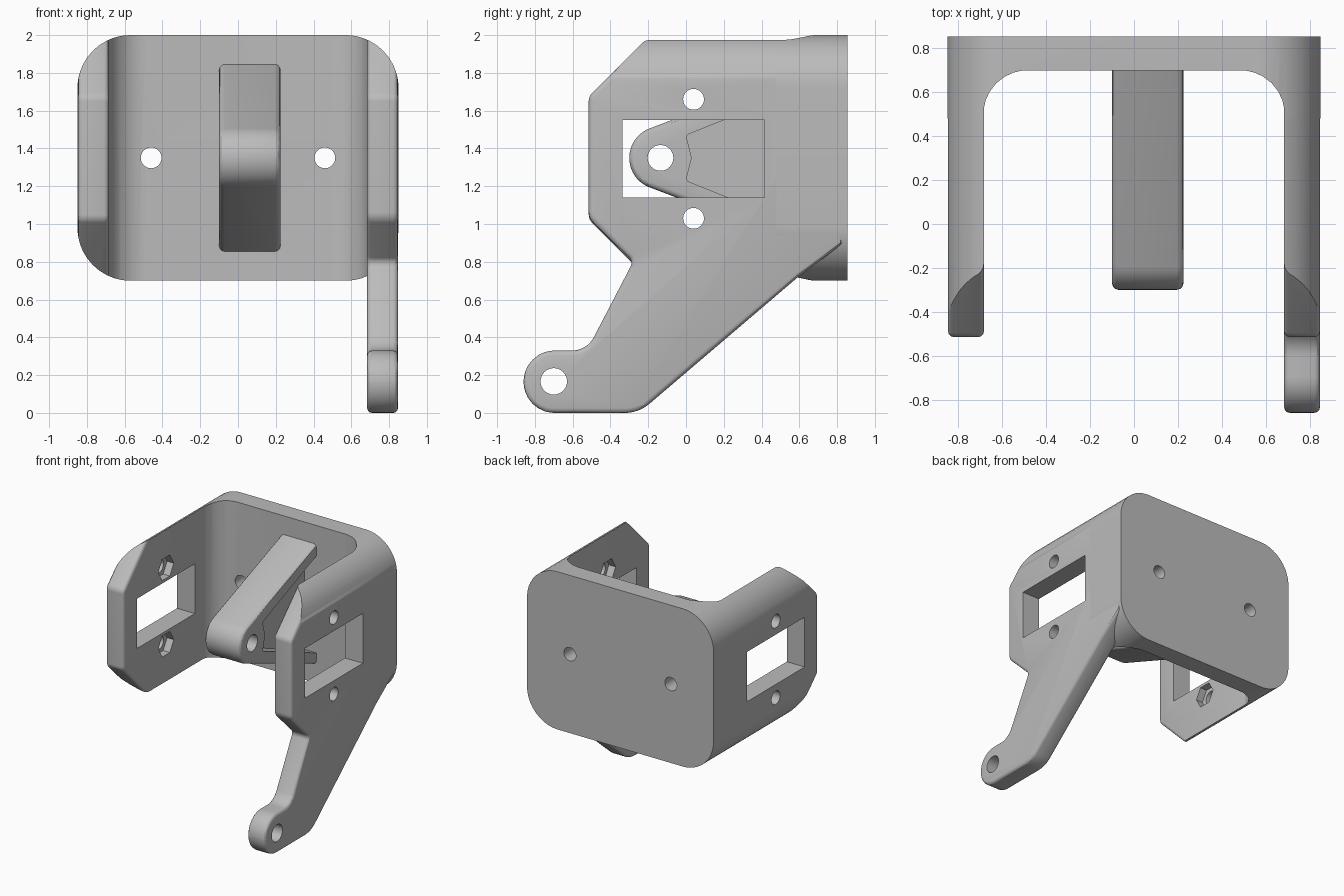
import bpy, bmesh, math
from mathutils import Vector

cube = bpy.data.objects.get("Cube")
if cube:
    bpy.data.objects.remove(cube, do_unlink=True)

grey = bpy.data.materials.new("plain_grey")
grey.use_nodes = True
grey.diffuse_color = (0.5, 0.5, 0.5, 1)
grey.node_tree.nodes["Principled BSDF"].inputs["Base Color"].default_value = (0.5, 0.5, 0.5, 1)


def rounded(corners, steps=8):
    """Polygon from (a, b, radius) corners, each filleted by its radius."""
    out = []
    for i, (a, b, r) in enumerate(corners):
        p = Vector((a, b))
        if r == 0:
            out.append(p)
            continue
        d1 = (Vector(corners[i - 1][:2]) - p).normalized()
        d2 = (Vector(corners[(i + 1) % len(corners)][:2]) - p).normalized()
        half = d1.angle(d2) / 2
        centre = p + (d1 + d2).normalized() * r / math.sin(half)
        s = p + d1 * r / math.tan(half) - centre
        e = p + d2 * r / math.tan(half) - centre
        out += [centre + s.lerp(e, k / steps).normalized() * r for k in range(steps + 1)]
    return out


def ring(a, b, r, n=32):
    return [Vector((a + r * math.cos(2 * math.pi * k / n), b + r * math.sin(2 * math.pi * k / n)))
            for k in range(n)]


def box(a0, a1, b0, b1, r=0):
    return rounded([(a0, b0, r), (a1, b0, r), (a1, b1, r), (a0, b1, r)], 12)


def prism(name, outline, axis, lo, hi, bevel=0):
    """Extrude an outline along an axis, with optional rounded rims."""
    def place(p, c):
        co = [p.x, p.y]
        co.insert(axis, c)
        return co
    bm = bmesh.new()
    rings = [[bm.verts.new(place(p, c)) for p in outline] for c in (lo, hi)]
    n = len(outline)
    for loop in rings:
        bm.faces.new(loop)
    for i in range(n):
        j = (i + 1) % n
        bm.faces.new((rings[0][i], rings[0][j], rings[1][j], rings[1][i]))
    bmesh.ops.recalc_face_normals(bm, faces=bm.faces)
    if bevel:
        rims = [e for e in bm.edges if abs(e.verts[0].co[axis] - e.verts[1].co[axis]) < 1e-5]
        bmesh.ops.bevel(bm, geom=rims, offset=bevel, segments=3, profile=0.5,
                        affect='EDGES', clamp_overlap=False)
    mesh = bpy.data.meshes.new(name)
    bm.to_mesh(mesh)
    bm.free()
    mesh.materials.append(grey)
    obj = bpy.data.objects.new(name, mesh)
    bpy.context.collection.objects.link(obj)
    return obj


def cut(obj, outline, axis, lo, hi, operation='DIFFERENCE'):
    """Boolean a prism into an object and discard the cutter."""
    cutter = prism("cutter", outline, axis, lo, hi)
    cutter.hide_render = True
    mod = obj.modifiers.new("cut", 'BOOLEAN')
    mod.operation, mod.solver, mod.object = operation, 'EXACT', cutter
    bpy.context.view_layer.objects.active = obj
    bpy.ops.object.modifier_apply(modifier=mod.name)
    bpy.data.objects.remove(cutter, do_unlink=True)


CORNER = 0.28
MID = 1.35
shell = box(-0.85, 0.85, 0.7, 2.0, CORNER)
tall_shell = box(-0.85, 0.85, -0.6, 2.0, CORNER)

# Back plate with filleted stubs of the side walls
back = prism("back_plate", rounded([
    (0.9, 0.855, 0), (-0.9, 0.855, 0), (-0.9, 0.48, 0), (-0.686, 0.48, 0),
    (-0.686, 0.7, 0.2), (0.686, 0.7, 0.2), (0.686, 0.48, 0), (0.9, 0.48, 0)]), 2, 0.5, 2.2)
cut(back, shell, 1, -1, 1, 'INTERSECT')
for x in (-0.46, 0.46):
    cut(back, ring(x, MID, 0.055), 1, 0.5, 1)

# Left wall with the long lower arm
upper = [(0.83, 2.1, 0), (-0.09, 2.1, 0), (-0.515, 1.675, 0.06)]
left = prism("left_wall_and_arm", rounded(upper + [
    (-0.515, 1.03, 0.08), (-0.28, 0.8, 0.04), (-0.525, 0.33, 0.13),
    (-0.86, 0.33, 0.164), (-0.86, 0, 0.164), (-0.25, 0, 0.2),
    (0.6, 0.725, 0), (0.83, 0.895, 0)]), 0, 0.684, 0.847, 0.025)
cut(left, tall_shell, 1, -1, 1, 'INTERSECT')
cut(left, ring(-0.7, 0.167, 0.07), 0, 0.5, 1)

# Right wall
right = prism("right_wall", rounded(upper + [
    (-0.515, 1.025, 0.06), (-0.09, 0.6, 0), (0.83, 0.6, 0)]), 0, -0.847, -0.684, 0.025)
cut(right, shell, 1, -1, 1, 'INTERSECT')

# Windows, screw holes and hexagonal nut pockets in both walls
for wall, side in ((left, 1), (right, -1)):
    def through(outline, a, b):
        cut(wall, outline, 0, min(a * side, b * side), max(a * side, b * side))
    through(box(-0.335, 0.415, 1.14, 1.55), 0.5, 1)
    for z in (1.03, 1.66):
        through(ring(0.04, z, 0.055), 0.5, 1)
        through(ring(0.04, z, 0.1, 6), 0.5, 0.745)

# Central tongue, recessed on both sides around a thin web
tongue = prism("centre_tongue", rounded([
    (0.73, 1.857, 0), (-0.3, 1.465, 0.165), (-0.3, 1.235, 0.165), (0.73, 0.843, 0)], 12),
    0, -0.1, 0.225, 0.03)
pocket = rounded([(0.7, 1.75, 0), (0, 1.47, 0.02), (0.03, MID, 0.05), (0, 1.23, 0.02), (0.7, 0.95, 0)])
cut(tongue, pocket, 0, 0.115, 0.4)
cut(tongue, pocket, 0, -0.4, 0.01)
cut(tongue, ring(-0.135, MID, 0.068), 0, -0.4, 0.4)

# Smooth rounded areas, keep hard edges
bpy.ops.object.select_all(action='DESELECT')
for obj in (back, left, right, tongue):
    obj.select_set(True)
bpy.context.view_layer.objects.active = back
bpy.ops.object.shade_smooth_by_angle(angle=math.radians(30))
